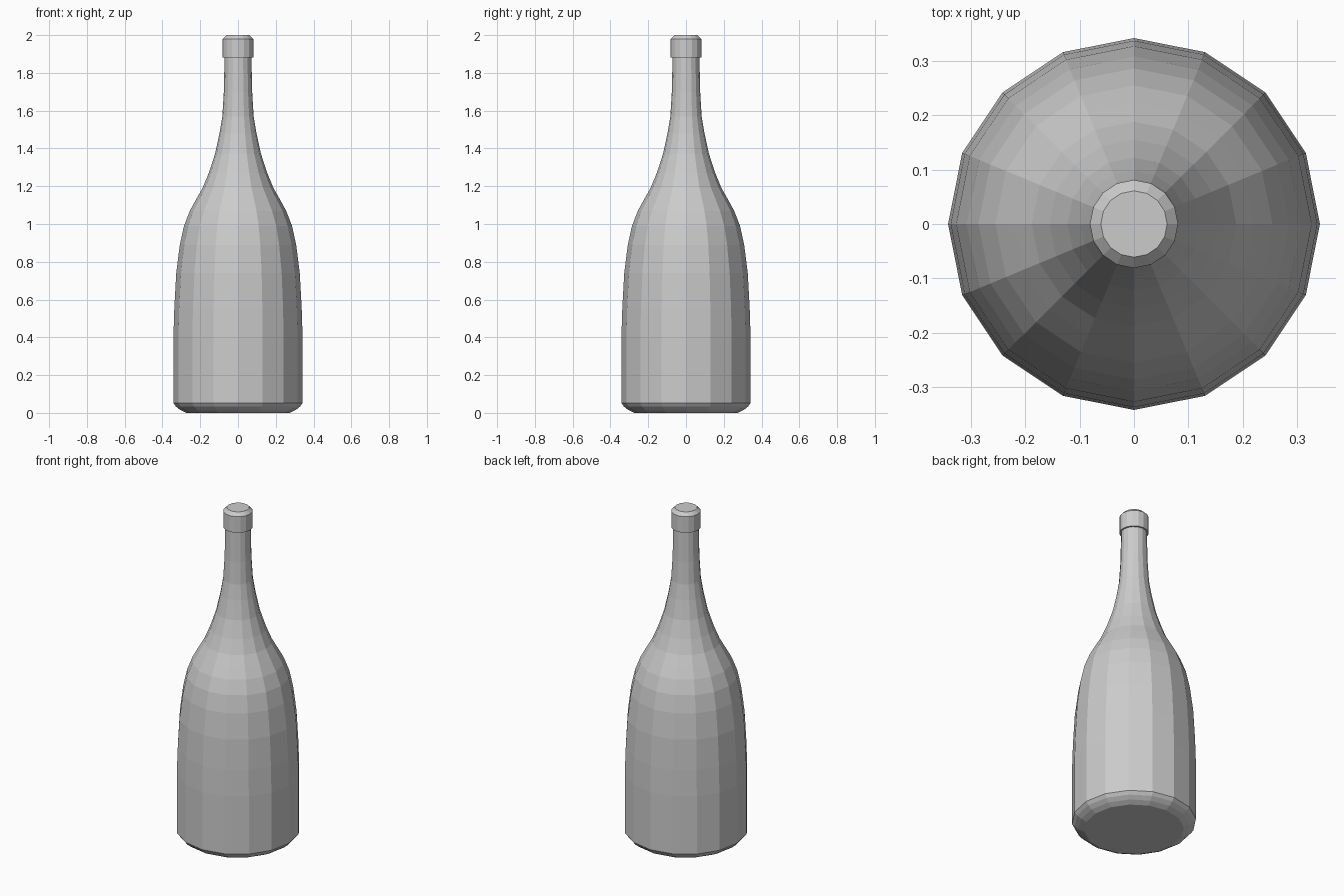
import bpy
import bmesh
from math import cos, sin, tau

cube = bpy.data.objects.get("Cube")
if cube:
    bpy.data.objects.remove(cube, do_unlink=True)

SIDES = 16

glass = bpy.data.materials.new("light grey")
glass.use_nodes = True
colour = (0.6, 0.6, 0.6, 1)
glass.diffuse_color = colour
glass.node_tree.nodes["Principled BSDF"].inputs["Base Color"].default_value = colour


def lathe(name, profile):
    """Turn a (radius, height) profile into a closed faceted solid."""
    bm = bmesh.new()
    rings = [[bm.verts.new((r * cos(tau * i / SIDES), r * sin(tau * i / SIDES), z))
              for i in range(SIDES)] for r, z in profile]
    for low, high in zip(rings, rings[1:]):
        for i in range(SIDES):
            j = (i + 1) % SIDES
            bm.faces.new((low[i], low[j], high[j], high[i]))
    bm.faces.new(rings[0][::-1])
    bm.faces.new(rings[-1])
    mesh = bpy.data.meshes.new(name)
    bm.to_mesh(mesh)
    bm.free()
    mesh.materials.append(glass)
    obj = bpy.data.objects.new(name, mesh)
    bpy.context.collection.objects.link(obj)
    return obj


# Body: chamfered base, straight wall, curved shoulder, slim neck
lathe("bottle_body", [
    (0.275, 0), (0.305, 0.015), (0.328, 0.033), (0.342, 0.052),
    (0.342, 0.4), (0.337, 0.56), (0.327, 0.74), (0.308, 0.89),
    (0.286, 0.99), (0.255, 1.07), (0.222, 1.13), (0.188, 1.19),
    (0.155, 1.27), (0.122, 1.37), (0.098, 1.48), (0.083, 1.57),
    (0.075, 1.7), (0.071, 1.89)])

# Lip: wider collar with a chamfered top
lathe("bottle_lip", [(0.066, 1.882), (0.081, 1.882), (0.081, 1.98), (0.061, 2)])
